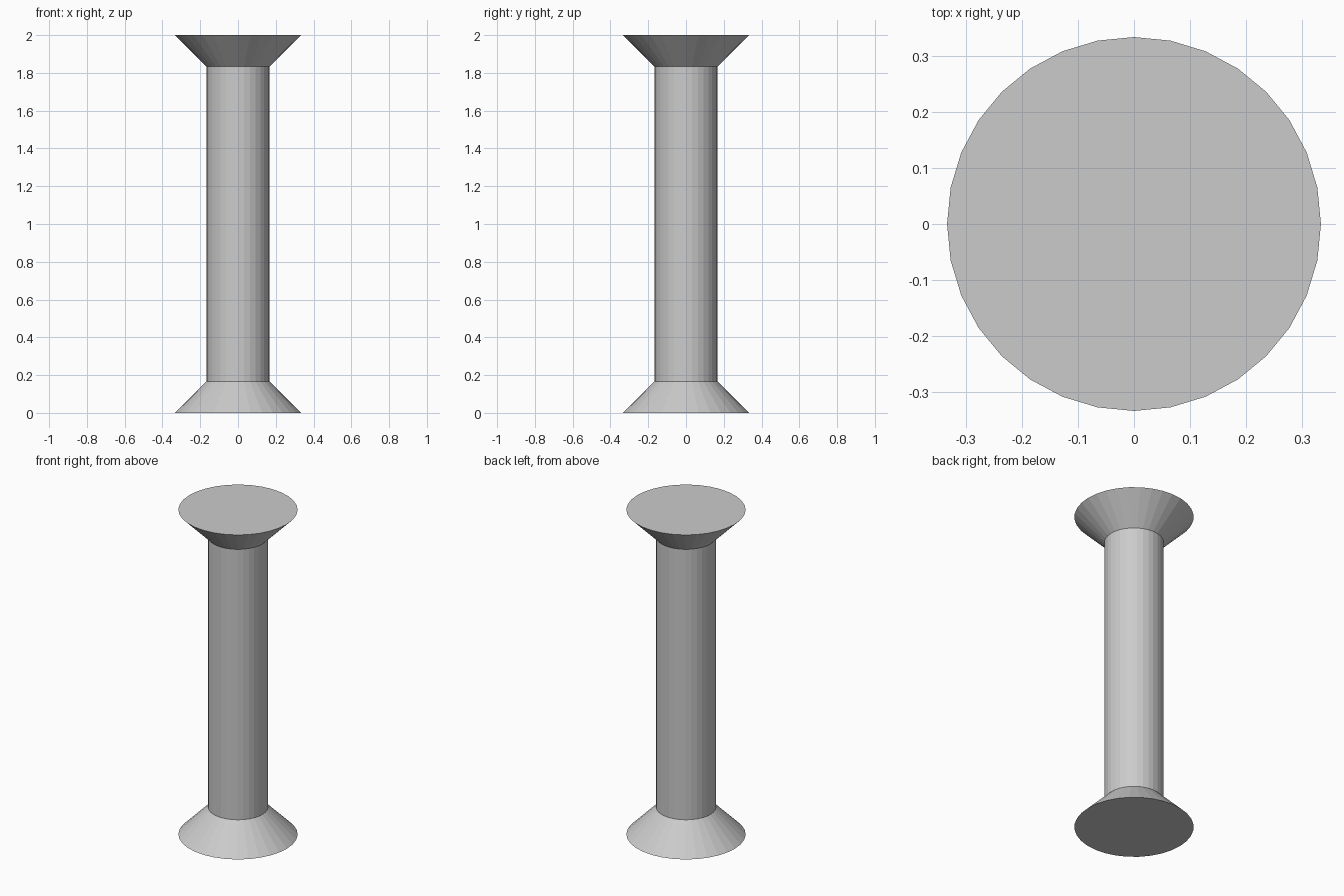
import bpy, bmesh
from math import cos, sin, tau

if "Cube" in bpy.data.objects:
    bpy.data.objects.remove(bpy.data.objects["Cube"])

SIDES = 32
R = 1 / 6  # shaft radius; the flared ends are twice as wide

# Column profile (radius, height): flared base, straight shaft, flared capital
PROFILE = [(2 * R, 0), (R, R), (R, 2 - R), (2 * R, 2)]


def lathe(name, profile):
    bm = bmesh.new()
    rings = [[bm.verts.new((r * cos(tau * i / SIDES), r * sin(tau * i / SIDES), z))
              for i in range(SIDES)] for r, z in profile]
    for low, high in zip(rings, rings[1:]):
        for i in range(SIDES):
            j = (i + 1) % SIDES
            bm.faces.new((low[i], low[j], high[j], high[i]))
    # Flat end discs
    bm.faces.new(rings[0][::-1])
    bm.faces.new(rings[-1])
    mesh = bpy.data.meshes.new(name)
    bm.to_mesh(mesh)
    bm.free()
    obj = bpy.data.objects.new(name, mesh)
    bpy.context.collection.objects.link(obj)
    return obj


# Flared column, one watertight flat-shaded body
lathe("column", PROFILE)
